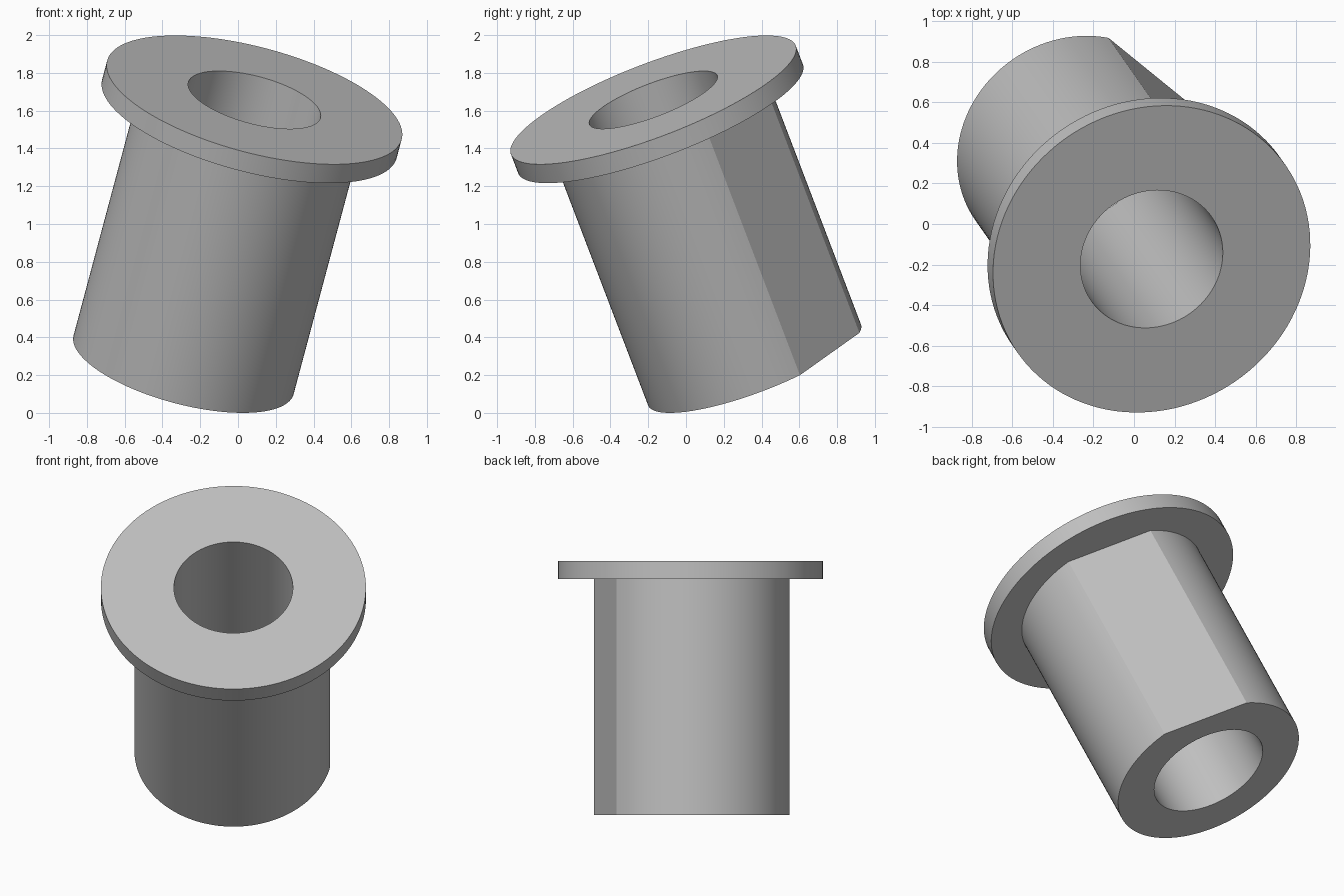
import bpy
import bmesh
from math import cos, pi, radians
from mathutils import Euler, Matrix, Vector

cube = bpy.data.objects.get("Cube")
if cube:
    bpy.data.objects.remove(cube, do_unlink=True)

# Dimensions along the bushing's own axis
FLANGE_R, BODY_R, BORE_R = 0.807, 0.603, 0.362
LENGTH, FLANGE_T = 1.547, 0.11
FLAT_HALF = radians(27)       # half angle covered by the flat on the body
FLAT_TURN = radians(14.5)     # direction the flat faces
STEPS = 120

# Plain grey material
grey = bpy.data.materials.new("grey metal")
grey.use_nodes = True
colour = (0.52, 0.52, 0.52, 1)
grey.diffuse_color = colour
grey.node_tree.nodes["Principled BSDF"].inputs["Base Color"].default_value = colour


def ring(bm, radius, z, flat=False):
    """Circle of vertices, optionally cut straight across the flat."""
    verts = []
    for i in range(STEPS):
        a = 2 * pi * i / STEPS
        r = radius
        if flat and cos(a) > cos(FLAT_HALF):
            r = radius * cos(FLAT_HALF) / cos(a)
        spoke = Matrix.Rotation(a + FLAT_TURN, 3, "Z") @ Vector((r, 0, 0))
        verts.append(bm.verts.new(spoke + Vector((0, 0, z))))
    return verts


# Closed section: bore, flange and flat-sided body
bm = bmesh.new()
rings = [
    ring(bm, BORE_R, 0),
    ring(bm, FLANGE_R, 0),
    ring(bm, FLANGE_R, -FLANGE_T),
    ring(bm, BODY_R, -FLANGE_T, flat=True),
    ring(bm, BODY_R, -LENGTH, flat=True),
    ring(bm, BORE_R, -LENGTH),
]
for upper, lower in zip(rings, rings[1:] + rings[:1]):
    for i in range(STEPS):
        j = (i + 1) % STEPS
        bm.faces.new((upper[i], lower[i], lower[j], upper[j]))
bmesh.ops.recalc_face_normals(bm, faces=bm.faces)

mesh = bpy.data.meshes.new("flanged_bushing")
bm.to_mesh(mesh)
bm.free()
mesh.materials.append(grey)

# Tilt the bushing and place the centre of its flange face
bushing = bpy.data.objects.new("flanged_bushing", mesh)
bpy.context.collection.objects.link(bushing)
bushing.rotation_euler = Euler((radians(25), 0, radians(35)))
bushing.location = (0.087, -0.173, 1.657)

bpy.ops.object.select_all(action="DESELECT")
bushing.select_set(True)
bpy.context.view_layer.objects.active = bushing
bpy.ops.object.shade_smooth_by_angle(angle=radians(20))
